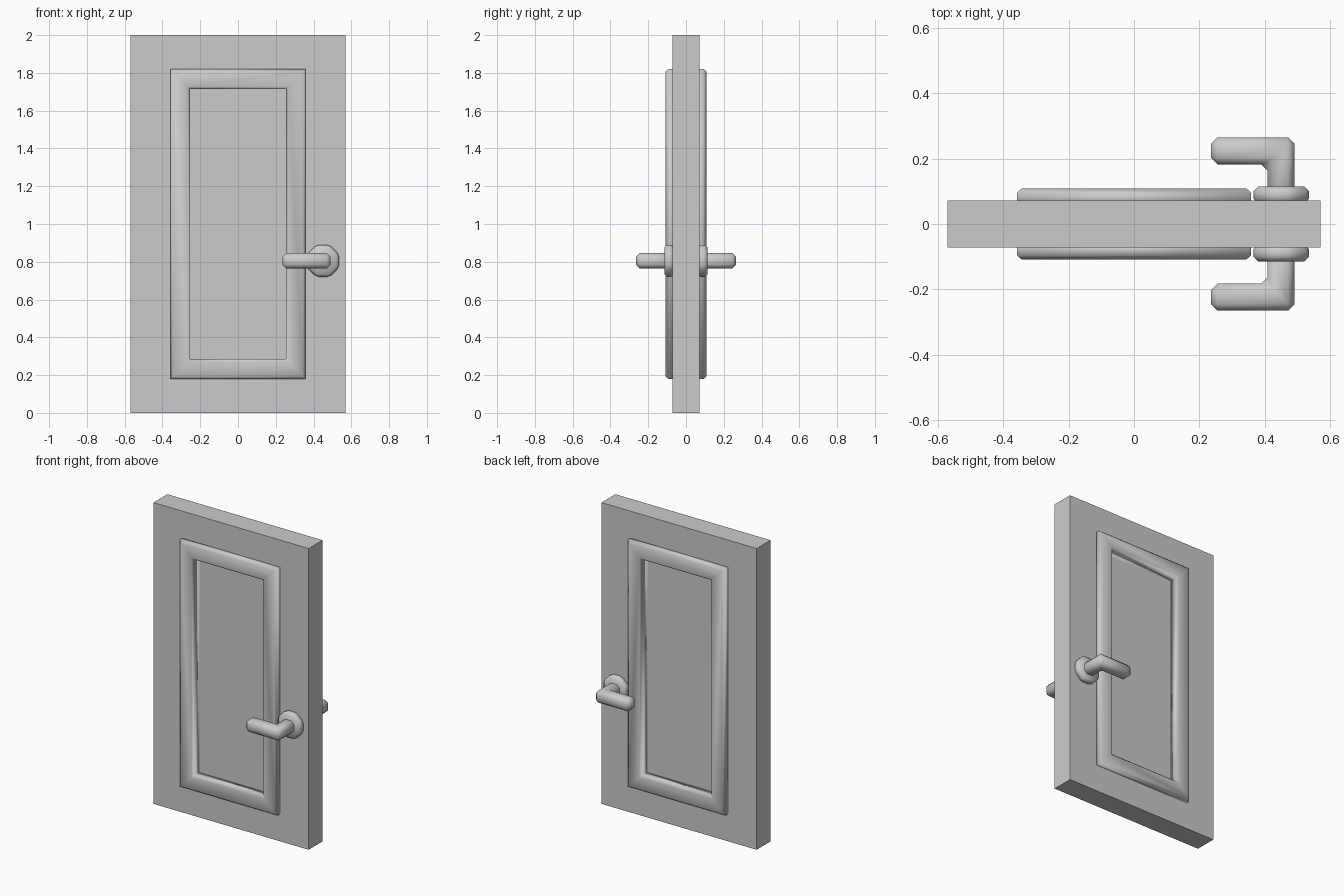
import bpy, bmesh, math
from mathutils import Matrix, Vector

cube = bpy.data.objects.get("Cube")
if cube:
    bpy.data.objects.remove(cube, do_unlink=True)

grey = bpy.data.materials.new("plain grey")
grey.use_nodes = True
grey.diffuse_color = (0.6, 0.6, 0.6, 1)
grey.node_tree.nodes["Principled BSDF"].inputs["Base Color"].default_value = (0.6, 0.6, 0.6, 1)


def finish(name, bm, bevel=0, smooth=False):
    bmesh.ops.recalc_face_normals(bm, faces=bm.faces)
    if bevel:
        bmesh.ops.bevel(bm, geom=bm.edges[:], offset=bevel, segments=1,
                        affect='EDGES', clamp_overlap=True)
    for f in bm.faces:
        f.smooth = smooth
    mesh = bpy.data.meshes.new(name)
    bm.to_mesh(mesh)
    bm.free()
    mesh.materials.append(grey)
    obj = bpy.data.objects.new(name, mesh)
    bpy.context.collection.objects.link(obj)
    return obj


def rect_loft(name, sections, smooth=False):
    """Closed loft through rectangles given as (half width, half height, y)."""
    bm = bmesh.new()
    rings = [[bm.verts.new((sx * w, y, 1 + sz * h))
              for sx, sz in ((-1, -1), (1, -1), (1, 1), (-1, 1))]
             for w, h, y in sections]
    for a, b in zip(rings, rings[1:] + rings[:1]):
        for i in range(4):
            j = (i + 1) % 4
            bm.faces.new((a[i], a[j], b[j], b[i]))
    return finish(name, bm, smooth=smooth)


W, H, T = 0.57, 1.0, 0.0725

# Door leaf with a window-like opening
rect_loft("door_leaf", [(W, H, -T), (W, H, T), (0.3, 0.77, T), (0.3, 0.77, -T)])

# Recessed centre panel
bm = bmesh.new()
bmesh.ops.create_cube(bm, size=1, matrix=Matrix.Translation((0, 0, 1))
                      @ Matrix.Diagonal((0.58, 0.084, 1.52, 1)))
finish("centre_panel", bm)

for side, label in ((-1, "front"), (1, "back")):
    # Raised moulding with chamfered rims: (inset from outer edge, height)
    profile = [(0, 0.06), (0, 0.095), (0.014, 0.108),
               (0.091, 0.108), (0.105, 0.095), (0.105, 0.035)]
    rect_loft(label + "_moulding",
              [(0.358 - d, 0.82 - d, side * y) for d, y in profile], smooth=True)

    # Octagonal rosette behind the handle
    bm = bmesh.new()
    radius = 0.085 / math.cos(math.pi / 8)
    bmesh.ops.create_cone(bm, cap_ends=True, segments=8, radius1=radius,
                          radius2=radius, depth=0.05,
                          matrix=Matrix.Translation((0.45, side * 0.089, 0.805))
                          @ Matrix.Rotation(math.pi / 2, 4, 'X')
                          @ Matrix.Rotation(math.pi / 8, 4, 'Z'))
    finish(label + "_rosette", bm, bevel=0.014, smooth=True)

    # L-shaped lever handle
    bm = bmesh.new()
    outline = [(0.49, 0.07), (0.49, 0.265), (0.235, 0.265),
               (0.235, 0.182), (0.408, 0.182), (0.408, 0.07)]
    face = bm.faces.new([bm.verts.new((x, side * y, 0.764)) for x, y in outline])
    ext = bmesh.ops.extrude_face_region(bm, geom=[face])
    bmesh.ops.translate(bm, vec=Vector((0, 0, 0.082)),
                        verts=[v for v in ext["geom"] if isinstance(v, bmesh.types.BMVert)])
    finish(label + "_handle", bm, bevel=0.02, smooth=True)
